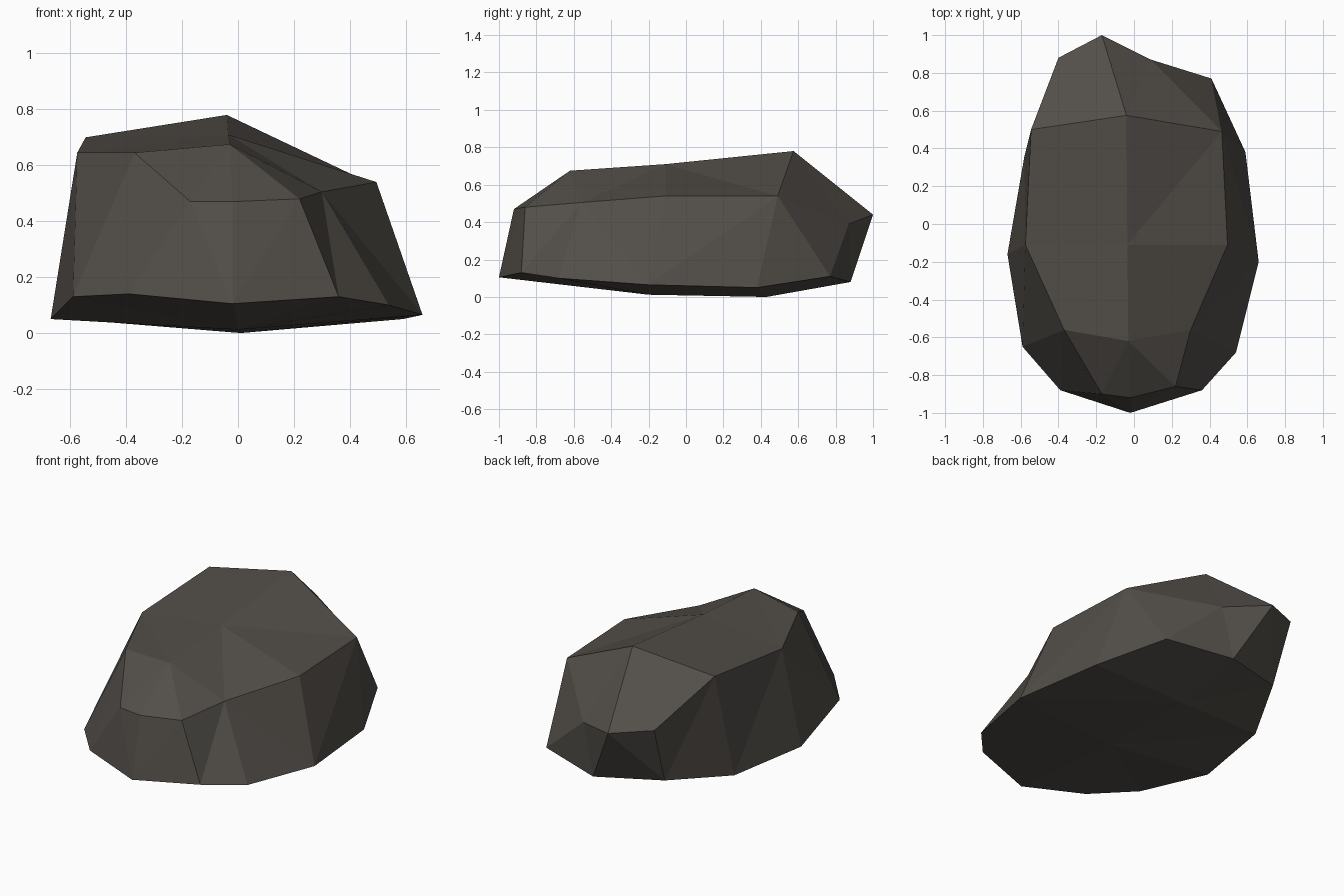
import bpy, bmesh

if "Cube" in bpy.data.objects:
    bpy.data.objects.remove(bpy.data.objects["Cube"])

# Matching 12-point rings running counter-clockwise from the front
SHOULDER = [(-.02, -.92, .47), (.22, -.86, .48), (.30, -.56, .505), (.495, -.11, .54),
            (.465, .49, .54), (.09, .87, .39), (-.17, 1, .44), (-.40, .88, .473),
            (-.545, .5, .70), (-.575, -.11, .645), (-.37, -.56, .645), (-.17, -.90, .47)]
BASE = [(-.02, -1, .105), (.36, -.88, .13), (.54, -.68, .10), (.66, -.2, .065),
        (.59, .38, .05), (.41, .77, .11), (.015, .88, .08), (-.38, .75, .112),
        (-.58, .36, .048), (-.67, -.16, .05), (-.59, -.65, .13), (-.39, -.88, .14)]
RIDGE = [(-.03, -.62, .675), (-.035, -.11, .71), (-.04, .575, .78)]
KEEL = [(0, -.2, .012), (.01, .43, 0)]

# Which ridge / keel point each ring point connects to, and the crease direction
TO_RIDGE = "000122222100"
TO_KEEL = "000011111000"
SIDE_CREASE = "bbabaaabbaaa"
TOP_CREASE = "aaabaaaaaaaa"

bm = bmesh.new()
shoulder, base, ridge, keel = ([bm.verts.new(p) for p in ring]
                               for ring in (SHOULDER, BASE, RIDGE, KEEL))


def facet(upper, upper_next, lower_next, lower, crease):
    """Two triangles across a quad, skipping any that collapse."""
    if crease == "a":
        tris = [(upper, lower, lower_next), (upper, lower_next, upper_next)]
    else:
        tris = [(upper, lower, upper_next), (upper_next, lower, lower_next)]
    for tri in tris:
        if len(set(tri)) == 3:
            bm.faces.new(tri)


for i in range(12):
    j = (i + 1) % 12
    # side wall
    facet(shoulder[i], shoulder[j], base[j], base[i], SIDE_CREASE[i])
    # top, rising to the ridge
    r, r2 = ridge[int(TO_RIDGE[i])], ridge[int(TO_RIDGE[j])]
    # crease "a" runs ring point -> next ridge point
    facet(r, r2, shoulder[j], shoulder[i], "b" if TOP_CREASE[i] == "a" else "a")
    # underside, falling to the keel
    k, k2 = keel[int(TO_KEEL[i])], keel[int(TO_KEEL[j])]
    facet(base[i], base[j], k2, k, "a")

bmesh.ops.recalc_face_normals(bm, faces=bm.faces)
mesh = bpy.data.meshes.new("rock")
bm.to_mesh(mesh)
bm.free()

# One flat stone colour
stone = bpy.data.materials.new("dark_stone")
stone.diffuse_color = (.085, .076, .066, 1)
stone.use_nodes = True
stone.node_tree.nodes["Principled BSDF"].inputs["Base Color"].default_value = stone.diffuse_color
mesh.materials.append(stone)
bpy.context.collection.objects.link(bpy.data.objects.new("rock", mesh))
